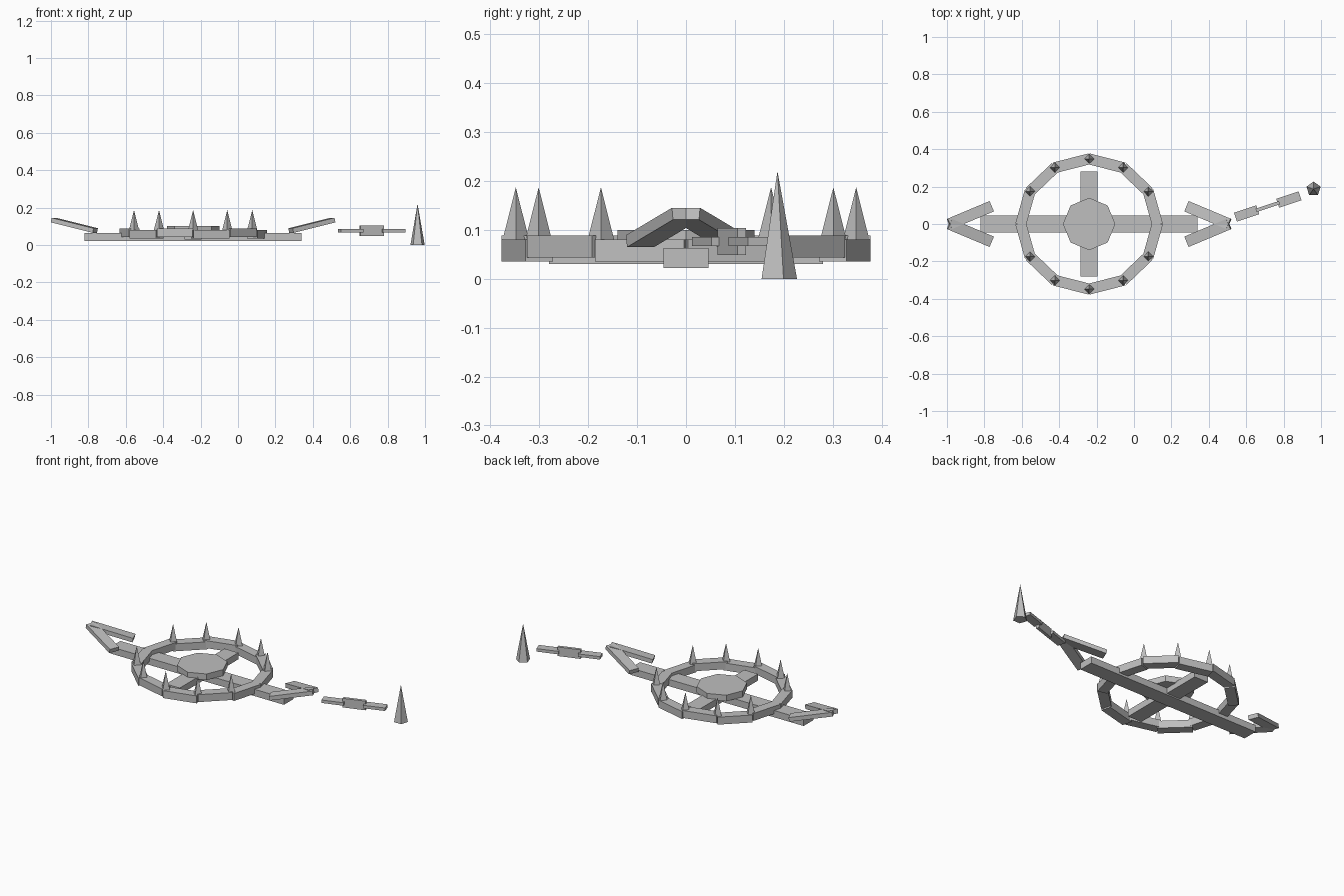
import bpy, math
from mathutils import Vector, Matrix

if "Cube" in bpy.data.objects:
    bpy.data.objects.remove(bpy.data.objects["Cube"])

steel = bpy.data.materials.new("steel_grey")
steel.diffuse_color = (0.52, 0.52, 0.52, 1)
steel.use_nodes = True
steel.node_tree.nodes["Principled BSDF"].inputs["Base Color"].default_value = steel.diffuse_color
CX = -0.24  # trap centre


def finish(name):
    ob = bpy.context.object
    ob.name = name
    ob.data.materials.append(steel)
    return ob


def beam(name, a, b, width, height):
    """Box running from a to b, width kept horizontal."""
    a, b = Vector(a), Vector(b)
    x = (b - a).normalized()
    y = Vector((0, 0, 1)).cross(x).normalized()
    rot = Matrix((x, y, x.cross(y))).transposed().to_4x4()
    bpy.ops.mesh.primitive_cube_add(size=1)
    ob = finish(name)
    size = Matrix.Diagonal(((b - a).length, width, height, 1))
    ob.data.transform(rot @ size)
    ob.location = (a + b) / 2
    return ob


def prism(name, sides, r1, r2, x, y, z0, z1, turn=0.0):
    """Upright cone or prism with its first corner turned to an angle."""
    bpy.ops.mesh.primitive_cone_add(vertices=sides, radius1=r1, radius2=r2,
                                    depth=z1 - z0, location=(x, y, (z0 + z1) / 2),
                                    rotation=(0, 0, turn))
    return finish(name)


# Base bars and trigger plate
beam("long_bar", (-0.82, 0, 0.0425), (0.34, 0, 0.0425), 0.092, 0.041)
beam("cross_bar", (CX, -0.28, 0.05), (CX, 0.28, 0.05), 0.092, 0.04)
prism("trigger_plate", 8, 0.14, 0.14, CX, 0, 0.063, 0.10)

# Jaws: two half rings of overlapping segments, with teeth at the joints
for side, label in ((1, "back"), (-1, "front")):
    pts = [Vector((CX + 0.365 * math.cos(math.radians(30 * i)),
                   side * 0.348 * math.sin(math.radians(30 * i)), 0)) for i in range(7)]
    for i in range(6):
        z = Vector((0, 0, 0.0575 if i % 2 == 0 else 0.0655))
        extra = (pts[i + 1] - pts[i]).normalized() * 0.004
        beam(f"{label}_jaw_segment", pts[i] - extra + z, pts[i + 1] + extra + z, 0.058, 0.045)
    for p in pts[1:6]:
        prism(f"{label}_jaw_tooth", 4, 0.027, 0, p.x, p.y, 0.08, 0.187)

# Leaf springs: a rising V at each end
for end, label in ((1, "right"), (-1, "left")):
    for side in (1, -1):
        beam(f"{label}_spring_arm", (CX + end * 0.523, side * 0.094, 0.077),
             (CX + end * 0.747, 0, 0.133), 0.06, 0.025)

# Chain: flat, upright, flat
step = Vector((math.cos(0.32), math.sin(0.32), 0))
mid = Vector((0.715, 0.0935, 0.076))
for k in (-1, 0, 1):
    c = mid + step * 0.119 * k
    half = step * (0.063 if k else 0.066)
    beam("chain_link", c - half, c + half, *((0.05, 0.018) if k else (0.018, 0.055)))

# Ground stake
prism("stake", 5, 0.04, 0, 0.96, 0.187, 0, 0.22)
